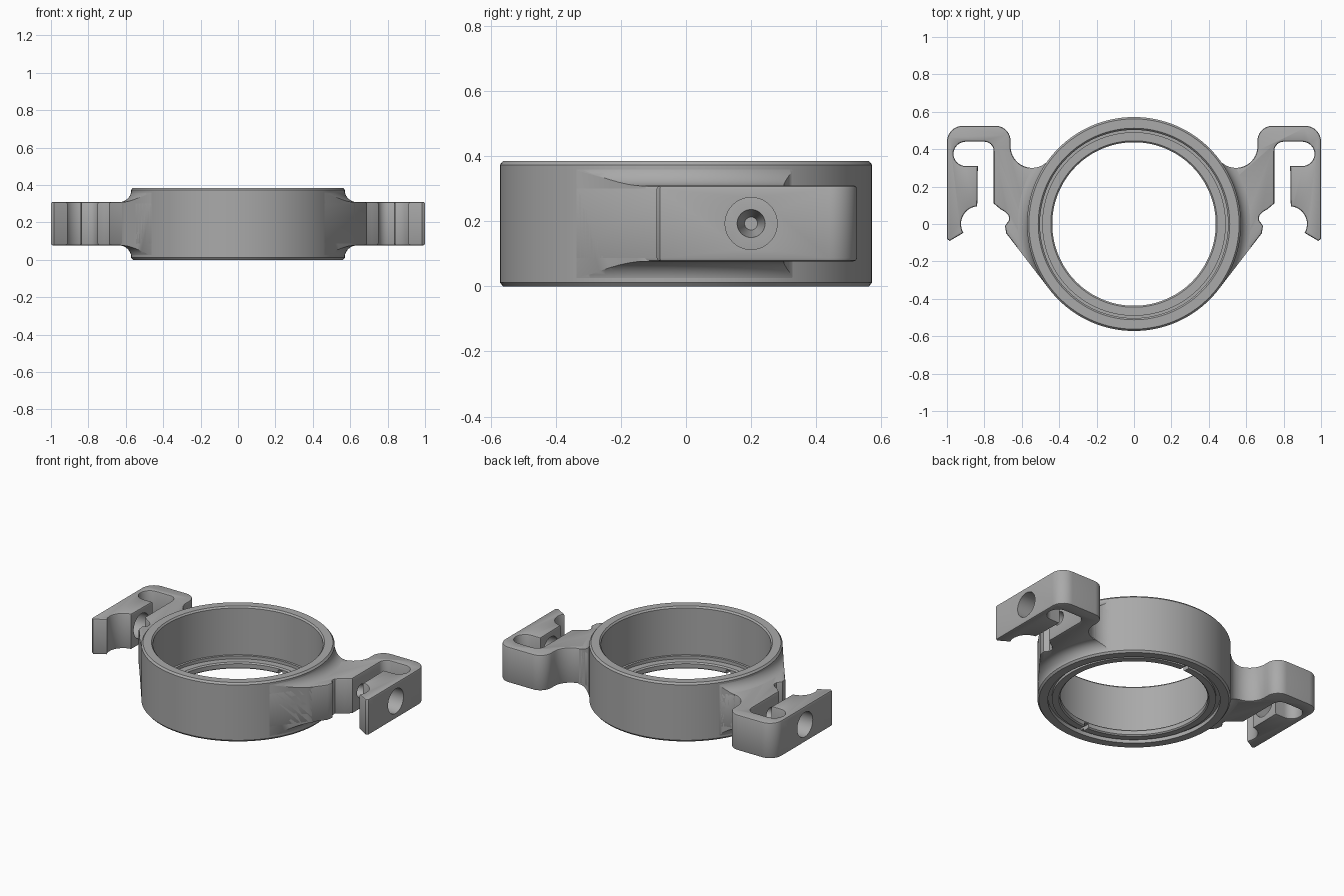
import bpy, bmesh
from math import radians, cos, sin, pi
from mathutils import Matrix

if "Cube" in bpy.data.objects:
    bpy.data.objects.remove(bpy.data.objects["Cube"])

GREY = (0.4, 0.4, 0.4, 1)
grey = bpy.data.materials.new("mid grey")
grey.use_nodes = True
grey.diffuse_color = GREY
grey.node_tree.nodes["Principled BSDF"].inputs["Base Color"].default_value = GREY


def finish(bm, name):
    bmesh.ops.recalc_face_normals(bm, faces=bm.faces)
    mesh = bpy.data.meshes.new(name)
    bm.to_mesh(mesh)
    bm.free()
    mesh.materials.append(grey)
    ob = bpy.data.objects.new(name, mesh)
    bpy.context.collection.objects.link(ob)
    return ob


def activate(ob):
    bpy.ops.object.select_all(action="DESELECT")
    ob.select_set(True)
    bpy.context.view_layer.objects.active = ob


def arc(cx, cy, r, a0, a1, n=10):
    angles = [radians(a0 + (a1 - a0) * i / n) for i in range(n + 1)]
    return [(cx + r * cos(a), cy + r * sin(a)) for a in angles]


def revolve(name, profile, steps=128):
    """Turn a closed (radius, z) profile around the z axis."""
    bm = bmesh.new()
    vs = [bm.verts.new((r, 0, z)) for r, z in profile]
    edges = [bm.edges.new((vs[i - 1], vs[i])) for i in range(len(vs))]
    bmesh.ops.spin(bm, geom=vs + edges, cent=(0, 0, 0), axis=(0, 0, 1),
                   angle=2 * pi, steps=steps)
    bmesh.ops.remove_doubles(bm, verts=bm.verts, dist=1e-4)
    return finish(bm, name)


def extrude(name, outline, z0, z1, bevel=0):
    """Raise an (x, y) outline from z0 to z1 and round its rims."""
    bm = bmesh.new()
    base = bm.faces.new([bm.verts.new((x, y, z0)) for x, y in outline])
    geom = bmesh.ops.extrude_face_region(bm, geom=[base])["geom"]
    top = [v for v in geom if isinstance(v, bmesh.types.BMVert)]
    bmesh.ops.translate(bm, verts=top, vec=(0, 0, z1 - z0))
    if bevel:
        rims = [e for e in bm.edges if abs(e.verts[0].co.z - e.verts[1].co.z) < 1e-5]
        bmesh.ops.bevel(bm, geom=rims, offset=bevel, segments=2, profile=0.5,
                        affect="EDGES")
    return finish(bm, name)


def cone_x(name, x0, x1, r0, r1, y, z):
    """Cone or cylinder lying along x."""
    bm = bmesh.new()
    place = Matrix.Translation(((x0 + x1) / 2, y, z)) @ Matrix.Rotation(pi / 2, 4, "Y")
    bmesh.ops.create_cone(bm, cap_ends=True, segments=40, radius1=r0, radius2=r1,
                          depth=x1 - x0, matrix=place)
    return finish(bm, name)


def boolean(ob, other, operation):
    mod = ob.modifiers.new("cut", "BOOLEAN")
    mod.object, mod.operation, mod.solver = other, operation, "EXACT"
    activate(ob)
    bpy.ops.object.modifier_apply(modifier=mod.name)
    bpy.data.objects.remove(other)


def smooth(ob):
    activate(ob)
    bpy.ops.object.shade_smooth_by_angle(angle=radians(30))


def mirror(ob):
    mod = ob.modifiers.new("mirror", "MIRROR")
    mod.use_mirror_merge = False
    activate(ob)
    bpy.ops.object.modifier_apply(modifier=mod.name)


# Ring body with an inner lip and a groove underneath
ring = revolve("ring_body", [
    (.562, 0), (.572, .012), (.572, .373), (.562, .385), (.512, .385),
    (.503, .375), (.503, .07), (.488, .07), (.488, .05), (.445, .05),
    (.437, .042), (.437, .015), (.445, .008), (.485, .008), (.485, .025),
    (.51, .025), (.51, 0)])

# Small slots in the lip, front and back
for side in (-1, 1):
    bm = bmesh.new()
    bmesh.ops.create_cube(bm, size=1, matrix=Matrix.Translation((0, side * .465, .01))
                          @ Matrix.Diagonal((.03, .09, .05, 1)))
    boolean(ring, finish(bm, "slot_cutter"), "DIFFERENCE")
smooth(ring)

# Outline of one clip arm: web, notch, slot, hooked leg, outer corner, neck
outline = [(.452, -.35), (.683, -.05), (.69, -.01), (.668, .02), (.67, .045),
           (.69, .065), (.715, .08), (.75, .11)]
outline += arc(.80, .39, .05, 180, 90)
outline += arc(.90, .375, .065, 90, -90, 16)
outline += [(.835, .31)]
outline += arc(.83, 0, .095, 85, -30, 14)
outline += [(.985, -.09), (1, -.08)]
outline += arc(.915, .44, .085, 0, 90)
outline += arc(.74, .445, .08, 90, 180)
outline += arc(.545, .415, .115, 0, -130, 16)
outline += arc(0, 0, .54, 35, -38, 24)

arms = extrude("clip_arms", outline, .077, .31, bevel=.01)

# Screw passage through the leg and tapered seat in the web
boolean(arms, cone_x("passage_cutter", .82, 1.05, .08, .08, .2, .193), "DIFFERENCE")
boolean(arms, cone_x("seat_cutter", .64, .76, .02, .045, .2, .193), "DIFFERENCE")
mirror(arms)
smooth(arms)

# Curved fillets where the arms flow into the ring
flare = [(r, z) for r, z in arc(.637, .375, .067, 180, 270, 8)]
flare = [(.54, .375)] + flare + [(r, .385 - z) for r, z in reversed(flare)] + [(.54, .01)]
fillets = revolve("arm_fillets", flare)
boolean(fillets, extrude("footprint_cutter", outline, -.1, .5), "INTERSECT")
mirror(fillets)
smooth(fillets)
